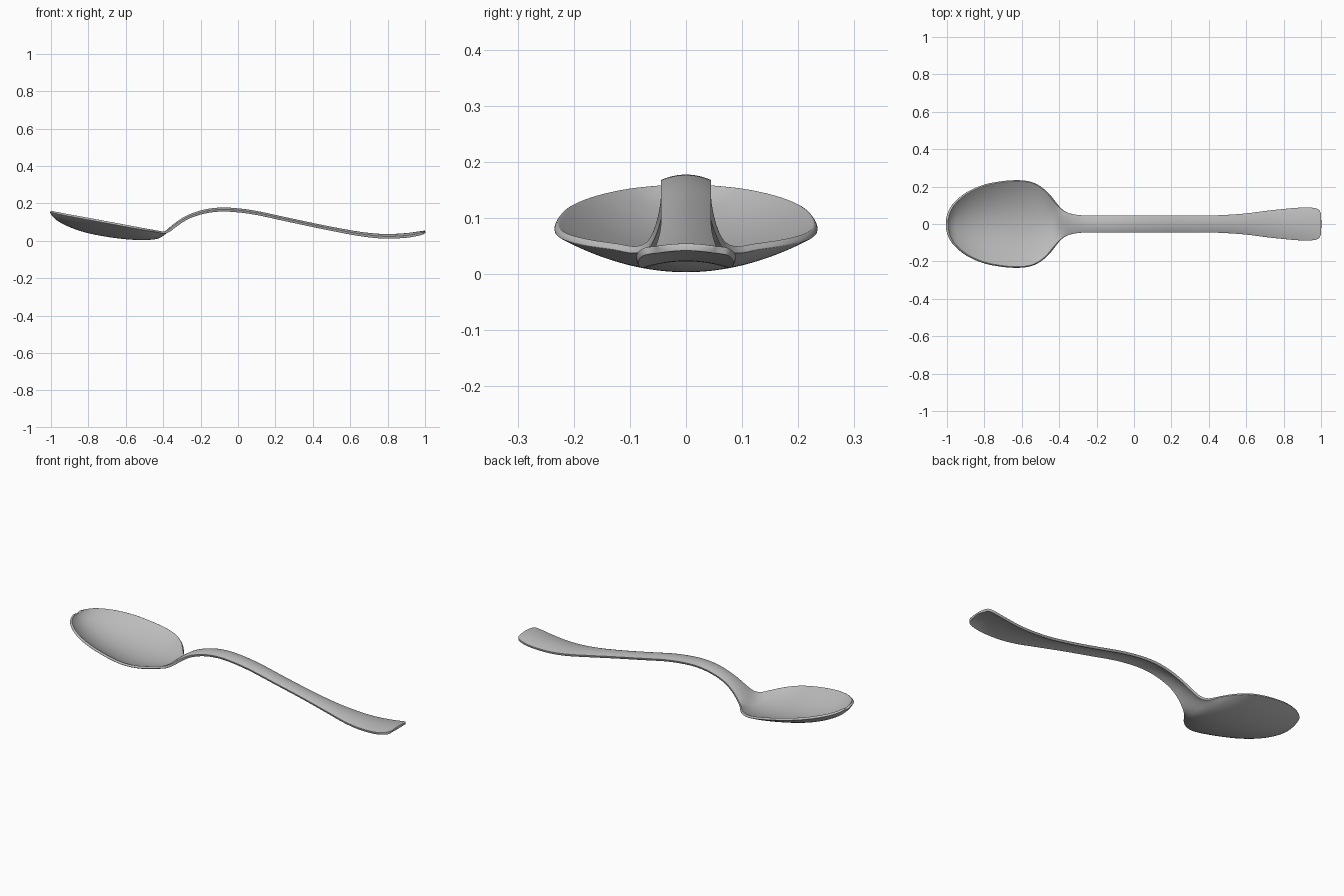
import bpy
import math

cube = bpy.data.objects.get("Cube")
if cube:
    bpy.data.objects.remove(cube)

# Brushed steel
steel = bpy.data.materials.new("light_grey_steel")
steel.use_nodes = True
colour = (0.5, 0.5, 0.5, 1)
steel.diffuse_color = colour
bsdf = steel.node_tree.nodes["Principled BSDF"]
bsdf.inputs["Base Color"].default_value = colour

# Stations along the spoon: x, half width, edge height, centre height
STATIONS = [
    (-.994, .02, .16, .156), (-.982, .065, .157, .138), (-.95, .115, .151, .112),
    (-.88, .17, .138, .078), (-.78, .21, .12, .048), (-.65, .229, .096, .026),
    (-.55, .221, .077, .017), (-.48, .18, .064, .017), (-.43, .123, .055, .024),
    (-.40, .09, .05, .042), (-.37, .068, .06, .068), (-.33, .054, .09, .10),
    (-.27, .046, .127, .137), (-.18, .045, .157, .167), (-.07, .045, .168, .178),
    (.08, .045, .153, .163), (.25, .045, .117, .127), (.42, .046, .081, .091),
    (.58, .055, .049, .06), (.70, .07, .03, .042), (.80, .081, .023, .036),
    (.90, .089, .028, .041), (.96, .087, .038, .049), (.99, .075, .047, .053),
    (1.0, .05, .05, .055),
]
STEPS = 4
COLUMNS = 20
THICKNESS = .013


def spline(a, b, c, d, t):
    """Smooth curve from b to c, guided by a and d."""
    return b + .5 * t * (c - a + t * (2*a - 5*b + 4*c - d + t * (3*(b - c) + d - a)))


def smooth_stations(keys):
    padded = [keys[0]] + keys + [keys[-1]]
    rows = []
    for i in range(len(keys) - 1):
        for s in range(STEPS):
            rows.append([spline(*v, s / STEPS) for v in zip(*padded[i:i + 4])])
    return rows + [list(keys[-1])]


# Upper surface: curved strips across, dished in the bowl, crowned on the handle
verts, faces = [], []
rows = smooth_stations(STATIONS)
for x, width, edge, centre in rows:
    for j in range(COLUMNS + 1):
        t = math.sin(math.pi * (j / COLUMNS - .5))
        verts.append((x, width * t, centre + (edge - centre) * t * t))
n = COLUMNS + 1
for i in range(len(rows) - 1):
    for j in range(COLUMNS):
        a = i * n + j
        faces.append((a, a + n, a + n + 1, a + 1))

mesh = bpy.data.meshes.new("spoon")
mesh.from_pydata(verts, [], faces)
mesh.materials.append(steel)
spoon = bpy.data.objects.new("spoon", mesh)
bpy.context.collection.objects.link(spoon)

# Sheet thickness below the surface, with softened rims
solid = spoon.modifiers.new("thickness", 'SOLIDIFY')
solid.thickness = THICKNESS
solid.offset = -1
soft = spoon.modifiers.new("soft_rim", 'SUBSURF')
soft.levels = soft.render_levels = 1

bpy.context.view_layer.objects.active = spoon
spoon.select_set(True)
bpy.ops.object.shade_smooth()
